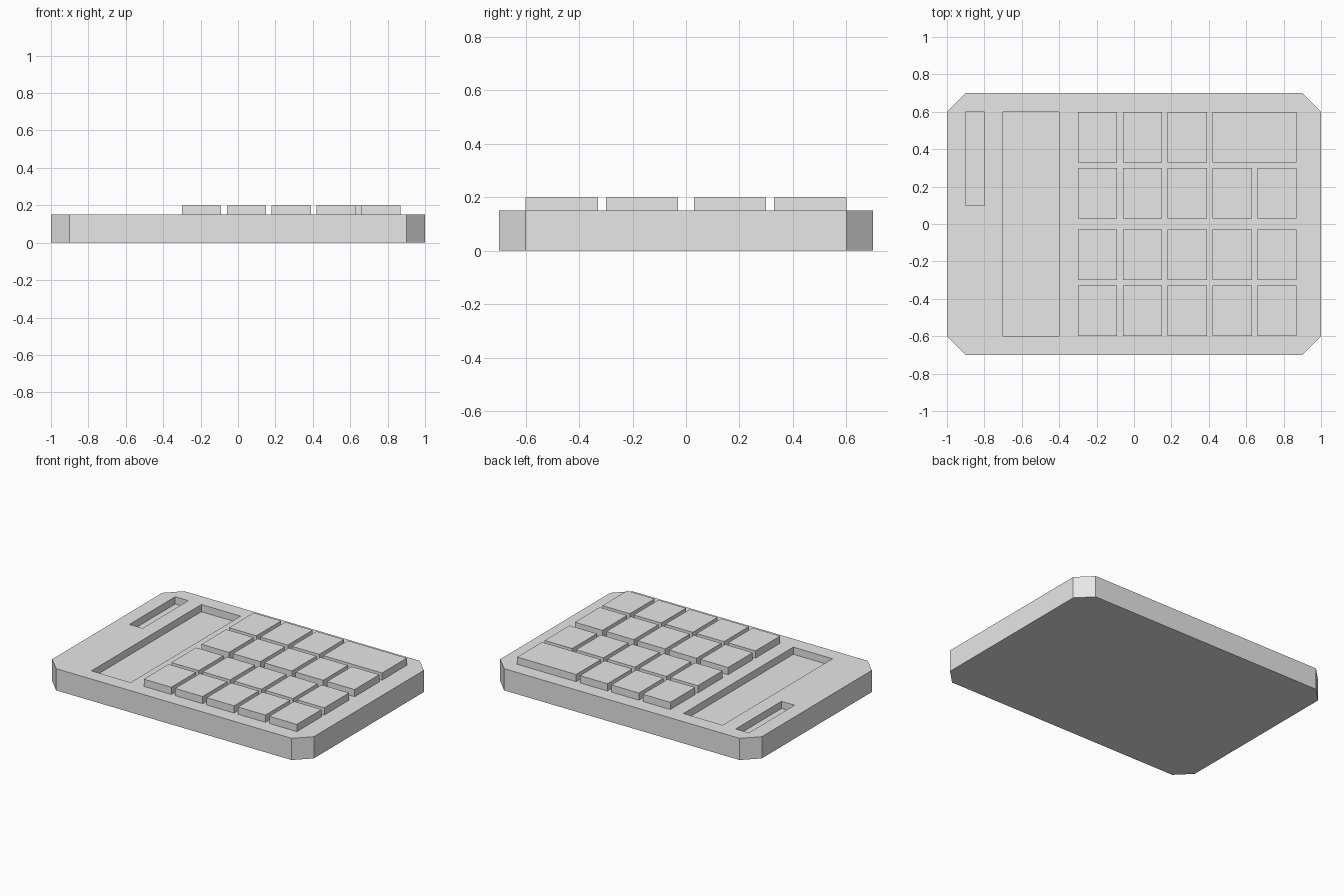
import bpy
import bmesh

if "Cube" in bpy.data.objects:
    bpy.data.objects.remove(bpy.data.objects["Cube"], do_unlink=True)

TOP = 0.15      # height of the case
STEP = 0.05     # key height and recess depth

# Plain grey plastic
grey = bpy.data.materials.new("light_grey")
grey.use_nodes = True
colour = (0.8, 0.8, 0.8, 1)
grey.diffuse_color = colour
grey.node_tree.nodes["Principled BSDF"].inputs["Base Color"].default_value = colour


def prism(name, outline, z0, z1):
    """Extrude a flat outline from z0 up to z1."""
    bm = bmesh.new()
    base = bm.faces.new([bm.verts.new((x, y, z0)) for x, y in outline])
    new = bmesh.ops.extrude_face_region(bm, geom=[base])["geom"]
    top = [v for v in new if isinstance(v, bmesh.types.BMVert)]
    bmesh.ops.translate(bm, verts=top, vec=(0, 0, z1 - z0))
    bmesh.ops.recalc_face_normals(bm, faces=bm.faces)
    mesh = bpy.data.meshes.new(name)
    bm.to_mesh(mesh)
    bm.free()
    mesh.materials.append(grey)
    obj = bpy.data.objects.new(name, mesh)
    bpy.context.collection.objects.link(obj)
    return obj


def box(name, x0, x1, y0, y1, z0, z1):
    return prism(name, [(x0, y0), (x1, y0), (x1, y1), (x0, y1)], z0, z1)


# Case with clipped corners
w, d, c = 1.0, 0.7, 0.1
quarter = [(w, d - c), (w - c, d)]
half = quarter + [(-x, y) for x, y in reversed(quarter)]
case = prism("case", half + [(-x, -y) for x, y in half], 0, TOP)


def recess(name, x0, x1, y0, y1):
    """Cut a rectangular pocket into the top of the case."""
    cutter = box(name, x0, x1, y0, y1, TOP - STEP, TOP + STEP)
    cutter.hide_render = True
    mod = case.modifiers.new(name, "BOOLEAN")
    mod.operation = "DIFFERENCE"
    mod.solver = "EXACT"
    mod.object = cutter
    bpy.context.view_layer.objects.active = case
    bpy.ops.object.modifier_apply(modifier=mod.name)
    bpy.data.objects.remove(cutter, do_unlink=True)


recess("display_recess", -0.7, -0.4, -0.6, 0.6)
recess("slot_recess", -0.9, -0.8, 0.1, 0.6)

# Key grid, with one double-width key at the end of the back row
KEY_W, KEY_D, PITCH = 0.21, 0.27, 0.24
for r, y in enumerate((-0.6, -0.3, 0.03, 0.33)):
    back_row = r == 3
    for col in range(4 if back_row else 5):
        x = -0.3 + col * PITCH
        wide = back_row and col == 3
        width = KEY_W + (PITCH if wide else 0)
        name = "wide_key" if wide else f"key_row{r + 1}_{col + 1}"
        box(name, x, x + width, y, y + KEY_D, TOP, TOP + STEP)
